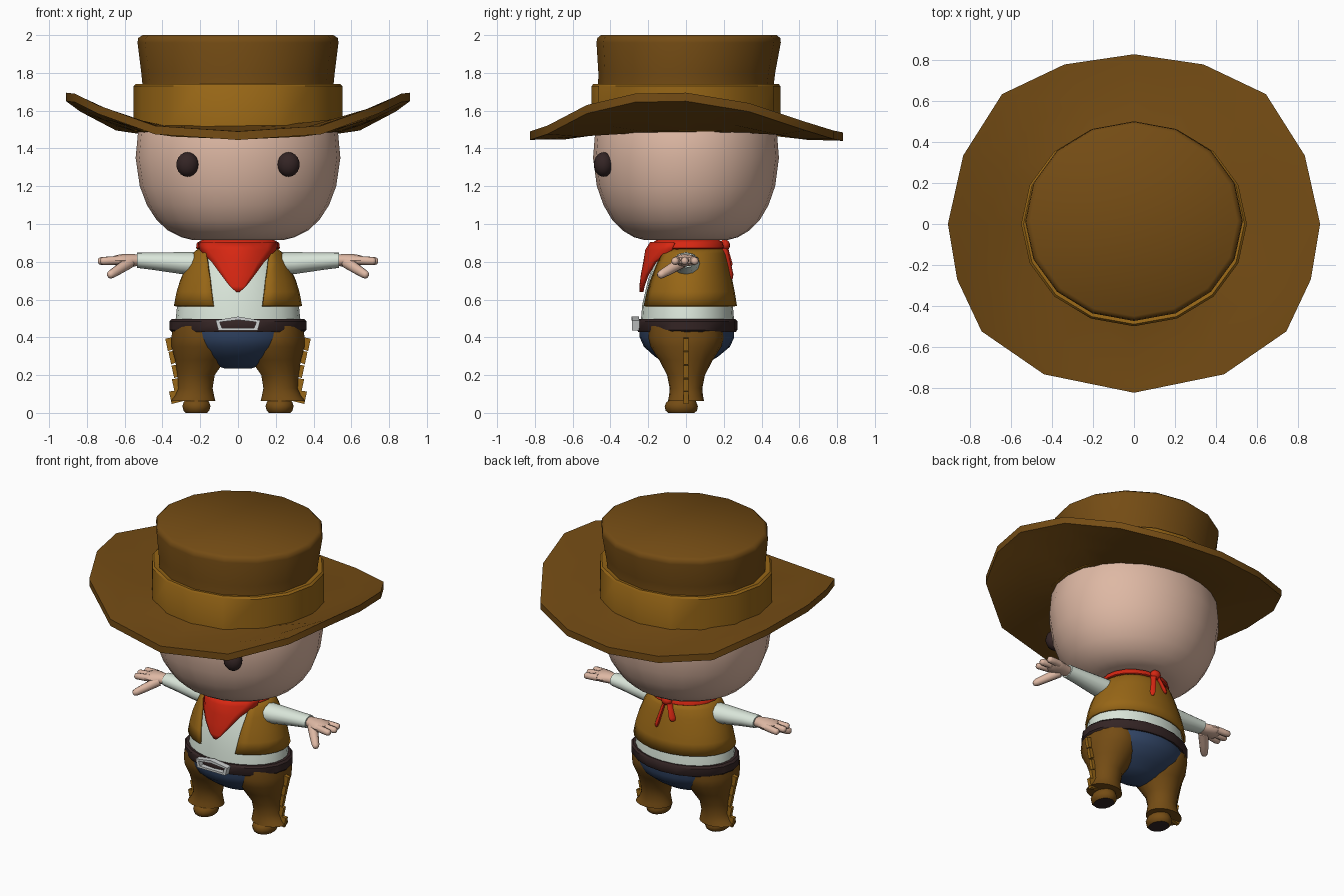
import bpy, bmesh, math
from mathutils import Vector

if "Cube" in bpy.data.objects:
    bpy.data.objects.remove(bpy.data.objects["Cube"])


def material(name, rgb):
    m = bpy.data.materials.new(name)
    m.diffuse_color = (*rgb, 1)
    m.use_nodes = True
    m.node_tree.nodes["Principled BSDF"].inputs["Base Color"].default_value = m.diffuse_color
    return m


BROWN = material("hat_brown", (.175, .072, .007))
MUSTARD = material("mustard", (.31, .133, .008))
SKIN = material("skin", (.73, .48, .37))
RED = material("red", (.68, .02, .006))
WHITE = material("shirt_white", (.70, .79, .70))
DARK = material("dark_leather", (.034, .018, .018))
BLUE = material("denim_blue", (.032, .061, .135))
SILVER = material("silver", (.62, .64, .64))


def finish(name, bm, mats, mirror=False, thickness=0, rule=None, angle=40):
    """Turn a bmesh into a smooth-shaded object."""
    bmesh.ops.recalc_face_normals(bm, faces=bm.faces)
    bm.normal_update()
    if rule:
        for f in bm.faces:
            f.material_index = rule(f)
    me = bpy.data.meshes.new(name)
    bm.to_mesh(me)
    bm.free()
    for m in mats:
        me.materials.append(m)
    ob = bpy.data.objects.new(name, me)
    bpy.context.collection.objects.link(ob)
    for o in bpy.context.selected_objects:
        o.select_set(False)
    ob.select_set(True)
    bpy.context.view_layer.objects.active = ob
    bpy.ops.object.shade_smooth_by_angle(angle=math.radians(angle))
    if thickness:
        s = ob.modifiers.new("thickness", 'SOLIDIFY')
        s.thickness, s.offset = thickness, 0
    if mirror:
        ob.modifiers.new("mirror", 'MIRROR')
    return ob


def skin_rows(bm, rows, closed):
    """Bridge consecutive rows of points with quads."""
    vs = [[bm.verts.new(p) for p in r] for r in rows]
    n = len(vs[0])
    for a, b in zip(vs, vs[1:]):
        for i in range(n if closed else n - 1):
            j = (i + 1) % n
            bm.faces.new((a[i], a[j], b[j], b[i]))
    return vs


def loft(name, mat, rings, n=20, axis=(0, 0, 1), **kw):
    """Capped loft of ellipses: (centre, radius_u, radius_v)."""
    axis = Vector(axis).normalized()
    if abs(axis.z) > .99:
        u, v = Vector((1, 0, 0)), Vector((0, 1, 0))
    else:
        u = Vector((0, 0, 1)).cross(axis).normalized()
        v = axis.cross(u)
    rows = []
    for c, ru, rv in rings:
        angs = [2 * math.pi * i / n - math.pi / 2 for i in range(n)]
        rows.append([Vector(c) + u * ru * math.cos(a) + v * rv * math.sin(a) for a in angs])
    bm = bmesh.new()
    vs = skin_rows(bm, rows, True)
    bm.faces.new(vs[0])
    bm.faces.new(vs[-1])
    return finish(name, bm, mat if isinstance(mat, list) else [mat], **kw)


def stack(name, mat, prof, n=20, **kw):
    """Vertical loft from (z, rx, ry, cx, cy)."""
    return loft(name, mat, [((cx, cy, z), rx, ry) for z, rx, ry, cx, cy in prof], n, **kw)


def limb(name, mat, p0, p1, r0, r1, flat=1.0, mirror=True, n=8):
    """Tapered rod with rounded tip."""
    p0, p1 = Vector(p0), Vector(p1)
    steps = ((0, r0), (.5, (r0 + r1) / 2), (.85, r1), (.96, r1 * .75), (1, r1 * .35))
    return loft(name, mat, [(p0.lerp(p1, t), r, r * flat) for t, r in steps], n,
                axis=p1 - p0, mirror=mirror, angle=60)


def ball(name, mat, loc, size, **kw):
    bm = bmesh.new()
    bmesh.ops.create_uvsphere(bm, u_segments=14, v_segments=10, radius=1)
    bmesh.ops.scale(bm, vec=size, verts=bm.verts)
    bmesh.ops.translate(bm, vec=loc, verts=bm.verts)
    return finish(name, bm, [mat], **kw)


# Head and eyes
stack("head", SKIN, [(z, rx, ry, 0, 0) for z, rx, ry in (
    (.915, .24, .22), (.93, .30, .275), (.965, .37, .335), (1.02, .43, .39), (1.10, .482, .437),
    (1.20, .52, .472), (1.35, .542, .492), (1.50, .528, .48), (1.65, .46, .42), (1.76, .3, .28))], 24)
ball("eye", DARK, (.268, -.436, 1.315), (.06, .052, .065), mirror=True)

# Hat crown and band
stack("hat_crown", BROWN, [(1.5, .51, .47, 0, 0), (1.74, .506, .465, 0, 0), (1.80, .512, .468, 0, .004),
                           (1.96, .532, .488, 0, .014), (1.985, .528, .484, 0, .015),
                           (2.0, .505, .465, 0, .015)], 16, angle=50)
stack("hat_band", MUSTARD, [(1.49, .552, .50, 0, 0), (1.73, .552, .50, 0, 0), (1.742, .54, .49, 0, 0),
                            (1.735, .50, .45, 0, 0)], 16)

# Hat brim: sides curl up, front and back dip
half = [(0, -.825, 1.49), (.44, -.735, 1.52), (.745, -.525, 1.63), (.865, -.27, 1.69), (.91, 0, 1.695),
        (.835, .335, 1.64), (.645, .635, 1.54), (.34, .78, 1.495), (0, .83, 1.485)]
rim = half + [(-x, y, z) for x, y, z in half[-2:0:-1]]
top_rows = []
for t, sag in ((0, 0), (.5, -.015), (.9, -.002), (1, 0)):
    row = []
    for x, y, z in rim:
        a = math.atan2(y / .83, x / .91)
        inner = Vector((.51 * math.cos(a), .465 * math.sin(a), 1.525))
        row.append(inner.lerp(Vector((x, y, z)), t) + Vector((0, 0, sag)))
    top_rows.append(row)
low_rows = [[p - Vector((0, 0, .045)) for p in r] for r in reversed(top_rows)]
bm = bmesh.new()
skin_rows(bm, top_rows + low_rows + [top_rows[0]], True)
bmesh.ops.remove_doubles(bm, verts=bm.verts, dist=.0001)
finish("hat_brim", bm, [BROWN])

# Shirt
stack("shirt", WHITE, [(.45, .335, .25, 0, .008), (.57, .322, .24, 0, .008), (.70, .28, .212, 0, .01),
                       (.80, .235, .182, 0, .012), (.87, .19, .155, 0, .012), (.925, .14, .12, 0, .01)], 24)

# Vest wrapping the torso, open at the front
rows = []
for z, rx, ry, gap in ((.565, .333, .25, .13), (.64, .318, .238, .14), (.70, .30, .226, .147),
                       (.79, .262, .204, .16), (.84, .235, .19, .165), (.872, .198, .172, .17)):
    a0 = math.asin(gap / rx)
    angs = [a0 + (2 * math.pi - 2 * a0) * i / 24 for i in range(25)]
    rows.append([(rx * math.sin(a), .013 - ry * math.cos(a), z) for a in angs])
bm = bmesh.new()
skin_rows(bm, rows, False)
finish("vest", bm, [MUSTARD], thickness=.014)

# Neckerchief: collar, front triangle, back knot and tails
stack("scarf_collar", RED, [(.855, .19, .165, 0, .01), (.872, .222, .195, 0, .01), (.90, .218, .19, 0, .01),
                            (.916, .19, .165, 0, .01)], 20, angle=60)
rows = []
for z, hw, yf, curve in ((.90, .205, -.18, .12), (.86, .195, -.205, .13), (.80, .135, -.215, .05),
                         (.73, .085, -.228, .02), (.67, .04, -.236, .006), (.64, .006, -.236, 0)):
    rows.append([(hw * i / 4, yf + curve * (i / 4) ** 2, z) for i in range(-4, 5)])
bm = bmesh.new()
skin_rows(bm, rows, False)
finish("scarf_front", bm, [RED], thickness=.022)
ball("scarf_knot", RED, (0, .205, .888), (.036, .028, .03))
limb("scarf_long_tail", RED, (.01, .20, .90), (.06, .232, .705), .018, .028, .5, mirror=False)
limb("scarf_short_tail", RED, (-.01, .20, .90), (-.065, .225, .77), .018, .028, .5, mirror=False)

# Sleeves and hands
loft("sleeve", WHITE, [((.17, 0, .785), .08, .066), ((.30, 0, .793), .07, .058), ((.45, 0, .803), .055, .046),
                       ((.535, 0, .808), .05, .04)], 12, axis=(1, 0, 0), mirror=True)
loft("palm", SKIN, [((.52, 0, .808), .036, .03), ((.56, -.003, .808), .045, .033), ((.61, -.005, .808), .064, .033),
                    ((.65, -.006, .808), .066, .026), ((.668, -.006, .808), .055, .016)], 12, axis=(1, 0, 0), mirror=True)
for label, y, tip in (("index", -.052, .73), ("middle", -.006, .742), ("little", .042, .725)):
    limb(label + "_finger", SKIN, (.63, y * .9, .808), (tip, y * 1.15, .803), .023, .021)
limb("thumb", SKIN, (.575, -.025, .795), (.685, -.145, .725), .032, .024)

# Trousers seat
stack("trousers", BLUE, [(.46, .335, .25, 0, .005), (.40, .325, .25, 0, .005), (.35, .29, .228, 0, .005),
                         (.30, .225, .17, 0, .003), (.26, .15, .11, 0, 0), (.235, .07, .06, 0, 0)], 24)

# Leather chaps with flared cuffs
stack("chaps", BROWN, [(.46, .145, .195, .20, 0), (.40, .16, .20, .195, 0), (.35, .162, .188, .192, 0),
                       (.28, .135, .142, .20, 0), (.20, .10, .10, .222, 0), (.13, .092, .086, .225, 0),
                       (.09, .105, .09, .23, 0), (.062, .12, .096, .238, 0)], 18, mirror=True)

# Shoes with dark soles
stack("shoe", [BROWN, DARK], [(0, .058, .07, .22, -.025), (.012, .07, .083, .22, -.025), (.035, .076, .088, .22, -.025),
                              (.055, .07, .08, .22, -.025), (.08, .05, .06, .22, -.01)], 14,
      mirror=True, rule=lambda f: 1 if f.normal.z < -.9 else 0)

# Fringe flaps down the outside of each leg
bm = bmesh.new()
for top, outer, inner in ((.405, .385, .32), (.335, .368, .31), (.262, .352, .29), (.19, .35, .28), (.125, .365, .28)):
    pts = [(inner, top), (outer, top - .012), (outer - .014, top - .078), (inner, top - .06)]
    a, b = [[bm.verts.new((x, y, z)) for x, z in pts] for y in (-.012, .012)]
    bm.faces.new(a)
    bm.faces.new(b)
    for i in range(4):
        j = (i + 1) % 4
        bm.faces.new((a[i], a[j], b[j], b[i]))
finish("fringe", bm, [MUSTARD], mirror=True)

# Belt and buckle
stack("belt", DARK, [(.428, .35, .258, 0, .006), (.44, .362, .266, 0, .006), (.485, .362, .266, 0, .006),
                     (.497, .35, .256, 0, .006)], 20)
outline = [(-.118, .49), (0, .51), (.118, .49), (.104, .436), (-.104, .436)]
bm = bmesh.new()
loops = []
for s, y in ((1, -.25), (1, -.288), (.82, -.288), (.82, -.25)):
    loops.append([(x * s, y + .25 * x * x, .468 + (z - .468) * (s if s == 1 else .58)) for x, z in outline])
skin_rows(bm, loops + [loops[0]], True)
bmesh.ops.remove_doubles(bm, verts=bm.verts, dist=.0001)
finish("buckle", bm, [SILVER])
